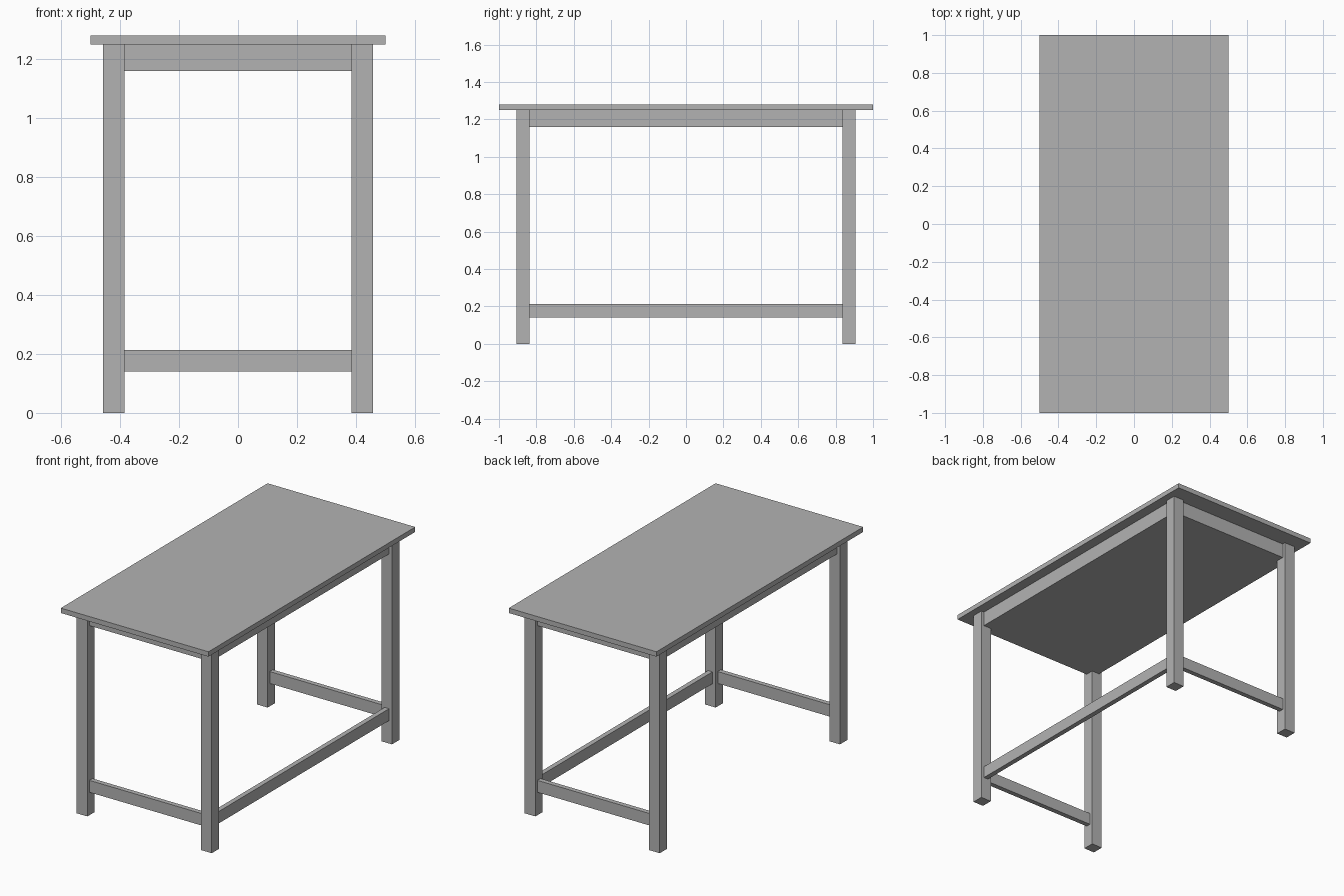
import bpy

if "Cube" in bpy.data.objects:
    bpy.data.objects.remove(bpy.data.objects["Cube"])

grey = bpy.data.materials.new("plain_grey")
grey.diffuse_color = (0.45, 0.45, 0.45, 1)
grey.use_nodes = True
grey.node_tree.nodes["Principled BSDF"].inputs["Base Color"].default_value = grey.diffuse_color


def box(name, x, y, z):
    """Box spanning the given (min, max) ranges."""
    bpy.ops.mesh.primitive_cube_add(size=1, location=[sum(r) / 2 for r in (x, y, z)])
    ob = bpy.context.object
    ob.name = name
    ob.scale = [r[1] - r[0] for r in (x, y, z)]
    bpy.ops.object.transform_apply(location=False, rotation=False, scale=True)
    ob.data.materials.append(grey)
    return ob


def mirrored(r, s):
    """Range mirrored to side s."""
    return tuple(sorted((r[0] * s, r[1] * s)))


LEG_X, LEG_Y = (0.385, 0.457), (0.837, 0.907)
TOP_Z, APRON_Z, RAIL_Z = (1.25, 1.28), (1.16, 1.25), (0.14, 0.213)
SETBACK, RAIL = 0.02, 0.03

# Tabletop and the closed apron box beneath it
box("tabletop", (-0.5, 0.5), (-1, 1), TOP_Z)
ax, ay = LEG_X[1] - SETBACK, LEG_Y[1] - SETBACK
box("apron", (-ax, ax), (-ay, ay), APRON_Z)

# Four square legs
for sx, side in ((-1, "left"), (1, "right")):
    for sy, end in ((-1, "front"), (1, "back")):
        box(f"{end}_{side}_leg", mirrored(LEG_X, sx), mirrored(LEG_Y, sy), (0, TOP_Z[0]))

# Short stretchers at both ends, one long stretcher on the right
for sy, end in ((-1, "front"), (1, "back")):
    box(f"{end}_stretcher", (-LEG_X[0], LEG_X[0]), mirrored((ay - RAIL, ay), sy), RAIL_Z)
box("long_stretcher", (ax - RAIL, ax), (-LEG_Y[0], LEG_Y[0]), RAIL_Z)
